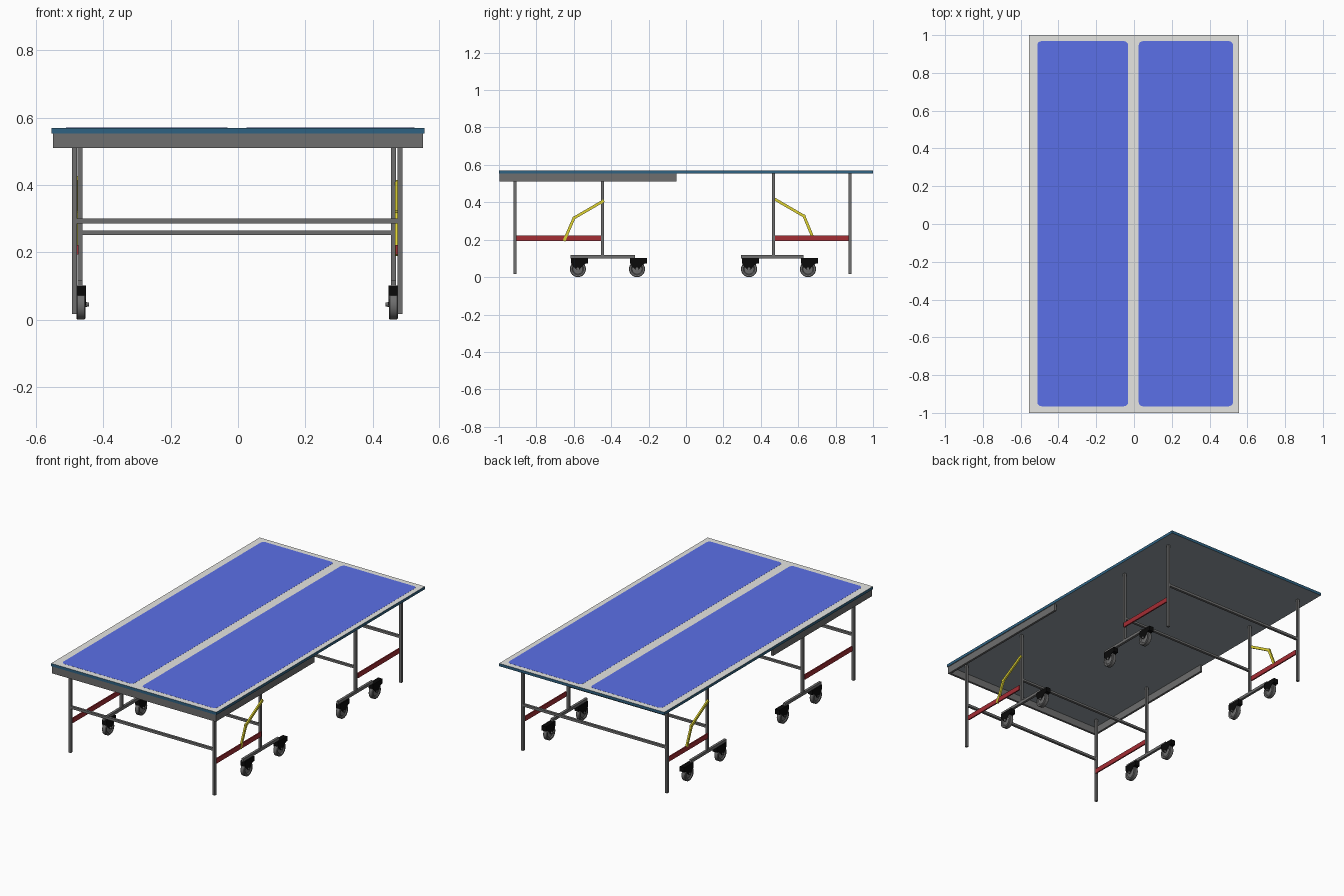
import bpy, bmesh, math
from mathutils import Vector

if "Cube" in bpy.data.objects:
    bpy.data.objects.remove(bpy.data.objects["Cube"])


def mat(name, rgb):
    m = bpy.data.materials.new(name)
    lin = [(c / 255 / 12.92) if c < 11 else ((c / 255 + 0.055) / 1.055) ** 2.4 for c in rgb]
    m.diffuse_color = (*lin, 1)
    m.use_nodes = True
    m.node_tree.nodes["Principled BSDF"].inputs["Base Color"].default_value = m.diffuse_color
    return m


WHITE = mat("off_white", (230, 230, 226))
BLUE = mat("court_blue", (91, 112, 232))
TEAL = mat("edge_teal", (47, 98, 130))
UNDER = mat("underside_grey", (146, 156, 162))
STEEL = mat("steel_grey", (110, 110, 110))
RED = mat("bar_red", (164, 45, 52))
YELLOW = mat("link_yellow", (222, 210, 52))
BLACK = mat("caster_black", (10, 10, 10))


def finish(bm, name, *mats):
    bmesh.ops.recalc_face_normals(bm, faces=bm.faces)
    me = bpy.data.meshes.new(name)
    bm.to_mesh(me)
    bm.free()
    for m in mats:
        me.materials.append(m)
    ob = bpy.data.objects.new(name, me)
    bpy.context.collection.objects.link(ob)
    return ob


def box(name, lo, hi, *mats):
    bm = bmesh.new()
    bmesh.ops.create_cube(bm, size=1)
    for v in bm.verts:
        v.co = Vector([(a + b) / 2 + c * (b - a) for a, b, c in zip(lo, hi, v.co)])
    return finish(bm, name, *mats)


def smooth(ob):
    bpy.ops.object.select_all(action='DESELECT')
    ob.select_set(True)
    bpy.context.view_layer.objects.active = ob
    bpy.ops.object.shade_smooth_by_angle(angle=math.radians(40))


def tube(name, p, q, r, m, seg=12):
    p, q = Vector(p), Vector(q)
    d = q - p
    bm = bmesh.new()
    bmesh.ops.create_cone(bm, cap_ends=True, segments=seg, radius1=r, radius2=r, depth=d.length)
    rot = d.to_track_quat('Z', 'Y')
    for v in bm.verts:
        v.co = rot @ v.co + (p + q) / 2
    smooth(finish(bm, name, m))


def prism(name, pts, offset, m):
    """Extrude a flat outline along offset."""
    bm = bmesh.new()
    f = bm.faces.new([bm.verts.new(p) for p in pts])
    r = bmesh.ops.extrude_face_region(bm, geom=[f])
    bmesh.ops.translate(bm, vec=offset, verts=[g for g in r["geom"] if isinstance(g, bmesh.types.BMVert)])
    return finish(bm, name, m)


def rounded(x0, x1, y0, y1, r, z):
    pts = []
    for cx, cy, a0 in ((x1 - r, y1 - r, 0), (x0 + r, y1 - r, 90), (x0 + r, y0 + r, 180), (x1 - r, y0 + r, 270)):
        for i in range(6):
            a = math.radians(a0 + 18 * i)
            pts.append((cx + r * math.cos(a), cy + r * math.sin(a), z))
    return pts


# Table board: white top, teal rim, grey underside
board = box("table_board", (-0.555, -1, 0.553), (0.555, 1, 0.57), WHITE, TEAL, UNDER)
for f in board.data.polygons:
    f.material_index = 0 if f.normal.z > 0.5 else 2 if f.normal.z < -0.5 else 1

# Blue playing fields
for side, x0, x1 in (("left", -0.512, -0.031), ("right", 0.025, 0.524)):
    prism("field_" + side, rounded(x0, x1, -0.965, 0.968, 0.022, 0.569), (0, 0, 0.0016), BLUE)

# Apron around the front half
box("apron_front", (-0.55, -0.998, 0.51), (0.55, -0.985, 0.553), STEEL)
for side, a, b in (("left", -0.55, -0.537), ("right", 0.537, 0.55)):
    box("apron_" + side, (a, -0.985, 0.51), (b, -0.05, 0.553), STEEL)


def caster(name, x, y, inward):
    zc, r, w = 0.043, 0.043, 0.013
    # Wheel: lathed profile around the x axis
    prof = [(-w, 0.0), (-w * 0.6, 0.012), (-w * 0.6, 0.026), (-w, 0.031), (-w, 0.04), (-w * 0.8, r),
            (w * 0.8, r), (w, 0.04), (w, 0.031), (w * 0.6, 0.026), (w * 0.6, 0.012), (w, 0.0)]
    bm = bmesh.new()
    vs = [bm.verts.new((x + u, y, zc + v)) for u, v in prof]
    es = [bm.edges.new(e) for e in zip(vs, vs[1:])]
    bmesh.ops.spin(bm, geom=vs + es, cent=(x, y, zc), axis=(1, 0, 0), angle=math.tau, steps=24)
    bmesh.ops.remove_doubles(bm, verts=bm.verts, dist=1e-5)
    smooth(finish(bm, name + "_wheel", STEEL))
    # Fork cheeks, top plate and axle
    outline = ((-0.037, 0.1), (0.054, 0.1), (0.048, 0.076), (0.03, 0.064), (0.01, 0.042),
               (-0.01, 0.042), (-0.034, 0.066))
    for i, s in enumerate((-1, 1)):
        prism(f"{name}_fork_{i}", [(x + s * 0.0132, y + a, z) for a, z in outline], (s * 0.0015, 0, 0), BLACK)
    box(name + "_plate", (x - 0.0147, y - 0.037, 0.072), (x + 0.0147, y + 0.054, 0.101), BLACK)
    tube(name + "_axle", (x - 0.018, y, zc + 0.002), (x + 0.018, y, zc + 0.002), 0.007, STEEL)
    tube(name + "_bolt", (x, y, zc + 0.002), (x + inward * 0.024, y, zc + 0.002), 0.006, STEEL)


# Leg frames: outer leg y, inner leg y, beam span, wheel positions
H = 0.0075  # half width of the square tubes
frames = (("front", -0.914, -0.446, (-0.617, -0.272), (-0.578, -0.262)),
          ("back", 0.877, 0.468, (0.294, 0.628), (0.337, 0.652)))
for end, yo, yi, beam, wheels in frames:
    for side, xo, xi, s in (("left", -0.4855, -0.47, -1), ("right", 0.4815, 0.462, 1)):
        n = f"{end}_{side}"
        box(n + "_outer_leg", (xo - H, yo - H, 0.016), (xo + H, yo + H, 0.553), STEEL)
        box(n + "_inner_leg", (xi - H, yi - H, 0.108), (xi + H, yi + H, 0.553), STEEL)
        xm = 0.472 if s > 0 else -0.478
        box(n + "_red_bar", (xm - 0.004, min(yo, yi) + H, 0.193), (xm + 0.004, max(yo, yi) - H, 0.222), RED)
        box(n + "_caster_beam", (xi - H, beam[0], 0.1), (xi + H, beam[1], 0.117), STEEL)
        for i, y in enumerate(wheels):
            caster(f"{n}_caster_{i}", -0.467 if s < 0 else 0.462, y, -s)
    # Cross bars joining left and right
    box(end + "_outer_crossbar", (-0.48, yo - H, 0.285), (0.475, yo + H, 0.3), STEEL)
    box(end + "_inner_crossbar", (-0.465, yi - H, 0.252), (0.457, yi + H, 0.265), STEEL)

# Yellow folding links, on opposite sides of the two frames
links = (("front", 0.472, ((-0.444, 0.406), (-0.599, 0.316), (-0.65, 0.198))),
         ("back", -0.478, ((0.474, 0.417), (0.631, 0.326), (0.674, 0.222))))
for end, x, pts in links:
    for i, (p, q) in enumerate(zip(pts, pts[1:])):
        a, b = Vector((x - 0.005, *p)), Vector((x - 0.005, *q))
        d = (b - a).normalized()
        nrm = Vector((0, -d.z, d.y)) * 0.0075
        a, b = a - d * 0.006, b + d * 0.006
        prism(f"{end}_link_{i}", [a + nrm, b + nrm, b - nrm, a - nrm], (0.01, 0, 0), YELLOW)
    tube(end + "_link_pivot", (x - 0.006, *pts[1]), (x + 0.006, *pts[1]), 0.009, YELLOW)
